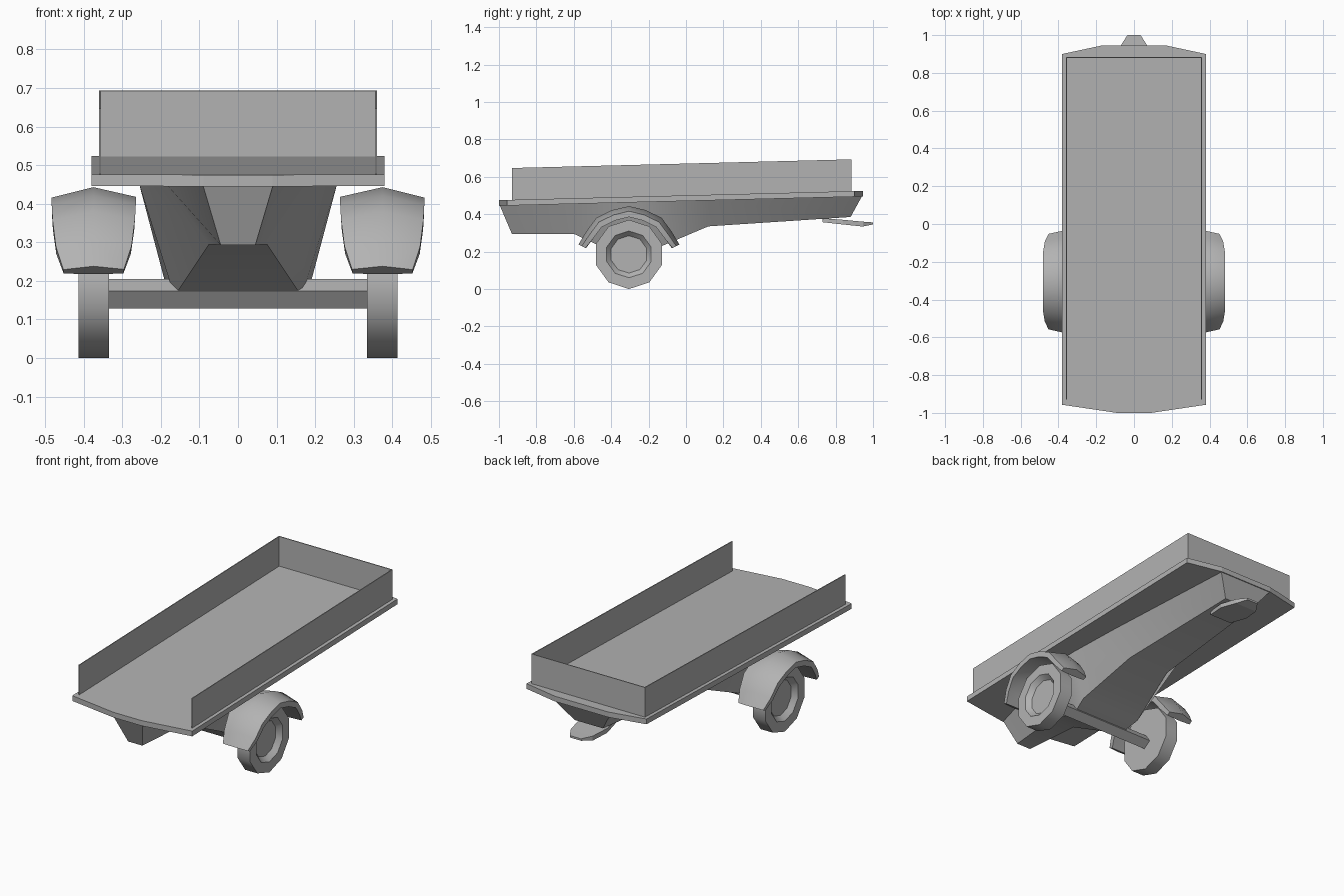
import bpy, bmesh, math
from mathutils import Vector

if "Cube" in bpy.data.objects:
    bpy.data.objects.remove(bpy.data.objects["Cube"])

# mid grey used on every part
grey = bpy.data.materials.new("mid_grey")
grey.diffuse_color = (0.45, 0.45, 0.45, 1)
grey.use_nodes = True
grey.node_tree.nodes["Principled BSDF"].inputs["Base Color"].default_value = grey.diffuse_color


def deck_z(y):
    # underside height of the slightly sloping deck
    return 0.445 + 0.0255 * (y + 1)


def make(name, verts, faces, smooth=None):
    me = bpy.data.meshes.new(name)
    me.from_pydata(verts, [], faces)
    bm = bmesh.new()
    bm.from_mesh(me)
    bmesh.ops.recalc_face_normals(bm, faces=bm.faces)
    bm.to_mesh(me)
    bm.free()
    me.materials.append(grey)
    ob = bpy.data.objects.new(name, me)
    bpy.context.collection.objects.link(ob)
    if smooth:
        bpy.ops.object.select_all(action='DESELECT')
        ob.select_set(True)
        bpy.context.view_layer.objects.active = ob
        bpy.ops.object.shade_smooth_by_angle(angle=math.radians(smooth))
    return ob


def loft(name, rings, smooth=None):
    # skin a row of equal rings and cap both ends
    n, m = len(rings[0]), len(rings)
    verts = [p for r in rings for p in r]
    faces = []
    for i in range(m - 1):
        for j in range(n):
            a, b, k = i * n, (i + 1) * n, (j + 1) % n
            faces.append((a + j, a + k, b + k, b + j))
    faces += [tuple(range(n)), tuple(range((m - 1) * n, m * n))]
    return make(name, verts, faces, smooth)


def sloped_slab(name, outline, lo, hi):
    # plan outline extruded between two heights above the deck underside
    loft(name, [[(x, y, deck_z(y) + h) for x, y in outline] for h in (lo, hi)])


def rect(x0, x1, y0, y1):
    return [(x0, y0), (x1, y0), (x1, y1), (x0, y1)]


# flat deck with slightly bowed ends
half = [(0.09, -1.0), (0.38, -0.957), (0.38, 0.90), (0.17, 0.945)]
sloped_slab("deck", half + [(-x, y) for x, y in reversed(half)], 0, 0.03)

# thin side boards and end board, open at the front
for s, side in ((1, "right"), (-1, "left")):
    sloped_slab(side + "_board", rect(s * 0.355, s * 0.36, -0.93, 0.885), 0.028, 0.2)
sloped_slab("end_board", rect(-0.355, 0.355, 0.88, 0.885), 0.028, 0.2)

# tapered chassis: top y, top half width, bottom y, bottom half width, bottom z
stations = [(-0.995, 0.09, -0.93, 0.045, 0.293), (-0.6, 0.19, -0.6, 0.075, 0.295),
            (-0.31, 0.26, -0.31, 0.165, 0.16), (-0.2, 0.26, -0.2, 0.19, 0.20),
            (0.12, 0.24, 0.12, 0.13, 0.335), (0.94, 0.17, 0.88, 0.09, 0.385)]
loft("chassis", [[(-wt, yt, deck_z(yt)), (wt, yt, deck_z(yt)), (wb, yb, zb), (-wb, yb, zb)]
                 for yt, wt, yb, wb, zb in stations], smooth=40)

# hitch tongue: y, half width, bottom z, top z
loft("hitch", [[(-w, y, b), (w, y, b), (w, y, t), (-w, y, t)]
               for y, w, b, t in [(0.73, 0.07, 0.357, 0.378), (0.84, 0.09, 0.345, 0.37),
                                  (0.945, 0.07, 0.334, 0.36), (1.0, 0.035, 0.345, 0.356)]])

# axle: tilted square bar
AY, AZ = -0.305, 0.185
axle = [(AY + 0.039 * math.cos(a), AZ - 0.018 + 0.039 * math.sin(a))
        for a in [math.radians(80 + 90 * i) for i in range(4)]]
loft("axle", [[(x, y, z) for y, z in axle] for x in (-0.345, 0.345)])

# ten-sided wheel with a recessed hub: x, radius
wheel_profile = [(0.335, 0.12), (0.335, 0.185), (0.413, 0.185), (0.413, 0.125),
                 (0.385, 0.10)]
# fender: centre line (y, z) and width scale; section (offset, depth)
fender_path = [(-0.575, 0.238, 0.72), (-0.535, 0.305, 0.9), (-0.48, 0.38, 0.98),
               (-0.395, 0.422, 1), (-0.305, 0.443, 1), (-0.215, 0.422, 1),
               (-0.13, 0.38, 0.98), (-0.075, 0.305, 0.9), (-0.035, 0.238, 0.72)]
fender_section = [(-0.11, 0.025), (0, 0), (0.108, 0.027),
                  (0.107, 0.058), (0, 0.045), (-0.108, 0.058)]

for s, side in ((1, "right"), (-1, "left")):
    loft(side + "_wheel", [[(s * x, AY + r * math.sin(k * math.tau / 10),
                             AZ - r * math.cos(k * math.tau / 10)) for k in range(10)]
                           for x, r in wheel_profile], smooth=40)

    rings = []
    for y, z, w in fender_path:
        inward = (Vector((AY, 0.1)) - Vector((y, z))).normalized()
        rings.append([(s * (0.375 + dx * w), y + inward.x * d * (w if dx else 1),
                       z + inward.y * d * (w if dx else 1))
                      for dx, d in fender_section])
    loft(side + "_fender", rings, smooth=45)
